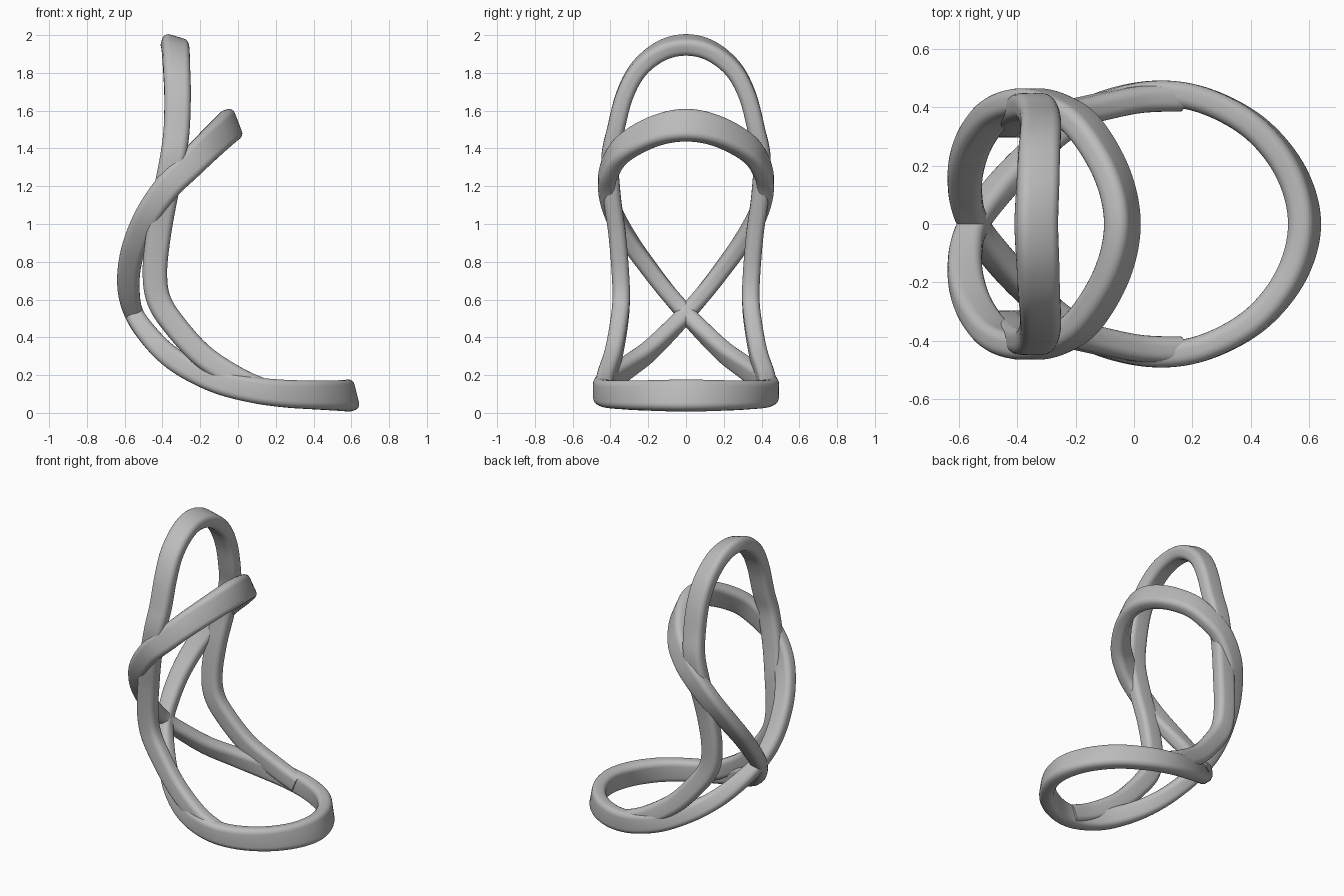
import bpy
import bmesh
import math
from mathutils import Vector

default_cube = bpy.data.objects.get("Cube")
if default_cube:
    bpy.data.objects.remove(default_cube, do_unlink=True)

# Single grey material
grey = bpy.data.materials.new("satin_grey")
grey.use_nodes = True
colour = (0.5, 0.5, 0.5, 1)
grey.diffuse_color = colour
grey.node_tree.nodes["Principled BSDF"].inputs["Base Color"].default_value = colour


def mirrored(point):
    """Reflect a control point across the y = 0 plane."""
    x, y, z, angle, half_width = point
    return (x, -y, z, angle, half_width)


def with_width(points, start, end):
    """Append a half width that blends from the first point to the last."""
    last = len(points) - 1
    return [p + (start + (end - start) * i / last,) for i, p in enumerate(points)]


def smooth_path(points, closed, steps=10):
    """Catmull-Rom samples through position, roll angle and half width."""
    count = len(points)

    def control(i):
        return points[i % count] if closed else points[max(0, min(count - 1, i))]

    samples = []
    for i in range(count if closed else count - 1):
        quad = [control(i + k) for k in (-1, 0, 1, 2)]
        for s in range(steps):
            t = s / steps
            samples.append([
                0.5 * (2 * b + (c - a) * t + (2 * a - 5 * b + 4 * c - d) * t * t
                       + (3 * b - a - 3 * c + d) * t ** 3)
                for a, b, c, d in zip(*quad)])
    if not closed:
        samples.append(list(points[-1]))
    return samples


def rounded_section(half_width, half_depth, radius, corner_steps=5):
    """Rounded rectangle, listed counter-clockwise."""
    outline = []
    for corner, (sx, sy) in enumerate(((1, 1), (-1, 1), (-1, -1), (1, -1))):
        for k in range(corner_steps + 1):
            a = math.pi / 2 * (corner + k / corner_steps)
            outline.append((sx * (half_width - radius) + radius * math.cos(a),
                            sy * (half_depth - radius) + radius * math.sin(a)))
    return outline


def sweep_band(name, points, closed, half_depth, radius):
    """Sweep the rounded section along the path, rolled by the given angle."""
    samples = smooth_path(points, closed)
    count = len(samples)
    places = [Vector(s[:3]) for s in samples]
    bm = bmesh.new()
    rings = []
    for i, (x, y, z, angle, half_width) in enumerate(samples):
        if closed:
            tangent = places[(i + 1) % count] - places[i - 1]
        else:
            tangent = places[min(i + 1, count - 1)] - places[max(i - 1, 0)]
        tangent.normalize()
        roll = math.radians(angle)
        wide = Vector((math.cos(roll), 0, math.sin(roll)))
        wide = (wide - tangent * wide.dot(tangent)).normalized()
        deep = tangent.cross(wide)
        rings.append([bm.verts.new(places[i] + wide * u + deep * v)
                      for u, v in rounded_section(half_width, half_depth, radius)])
    for i in range(count if closed else count - 1):
        near, far = rings[i], rings[(i + 1) % count]
        for k in range(len(near)):
            n = (k + 1) % len(near)
            bm.faces.new((near[k], near[n], far[n], far[k]))
    if not closed:
        bm.faces.new(rings[0])
        bm.faces.new(rings[-1])
    bmesh.ops.recalc_face_normals(bm, faces=bm.faces)
    mesh = bpy.data.meshes.new(name)
    bm.to_mesh(mesh)
    bm.free()
    mesh.materials.append(grey)
    band = bpy.data.objects.new(name, mesh)
    bpy.context.collection.objects.link(band)
    bpy.ops.object.select_all(action="DESELECT")
    band.select_set(True)
    bpy.context.view_layer.objects.active = band
    bpy.ops.object.shade_smooth_by_angle(angle=math.radians(40))
    return band


# Twisted loop: base ring, then the crossing, then the raised ring (x, y, z, roll)
base_half = with_width([
    (.585, 0, .092, 104), (.54, .174, .092, 102), (.42, .325, .095, 97),
    (.25, .42, .102, 92), (.08, .447, .122, 86), (-.1, .41, .165, 74),
    (-.26, .32, .235, 62), (-.38, .21, .315, 48), (-.48, .1, .42, 32),
    (-.55, 0, .525, 11)], .084, .05)
raised_half = with_width([
    (-.578, -.1, .64, -2), (-.575, -.2, .77, -10), (-.54, -.3, .91, -20),
    (-.47, -.385, 1.06, -32), (-.37, -.42, 1.2, -42), (-.27, -.4, 1.3, -50),
    (-.17, -.33, 1.4, -57), (-.075, -.17, 1.49, -65), (-.04, 0, 1.523, -69)],
    .057, .086)
half = base_half + raised_half
# The crossing point is visited once by each of the two strands
loop = half + [mirrored(p) for p in reversed(half[1:-1])]
sweep_band("twisted_loop", loop, True, .045, .034)

# Tall arch whose feet blend into the base ring (x, y, z, roll)
arch_half = with_width([
    (-.335, 0, 1.948, -17), (-.33, .13, 1.917, -15), (-.325, .25, 1.82, -10),
    (-.32, .325, 1.68, -5), (-.325, .372, 1.5, -3), (-.345, .402, 1.35, -5),
    (-.385, .392, 1.15, -8), (-.42, .365, .95, -5), (-.44, .348, .75, 0),
    (-.42, .343, .6, 15), (-.34, .355, .47, 36), (-.19, .385, .305, 50),
    (0, .425, .18, 65), (.15, .432, .115, 82)], .073, .06)
arch = [mirrored(p) for p in reversed(arch_half[1:])] + arch_half
sweep_band("tall_arch", arch, False, .046, .034)
